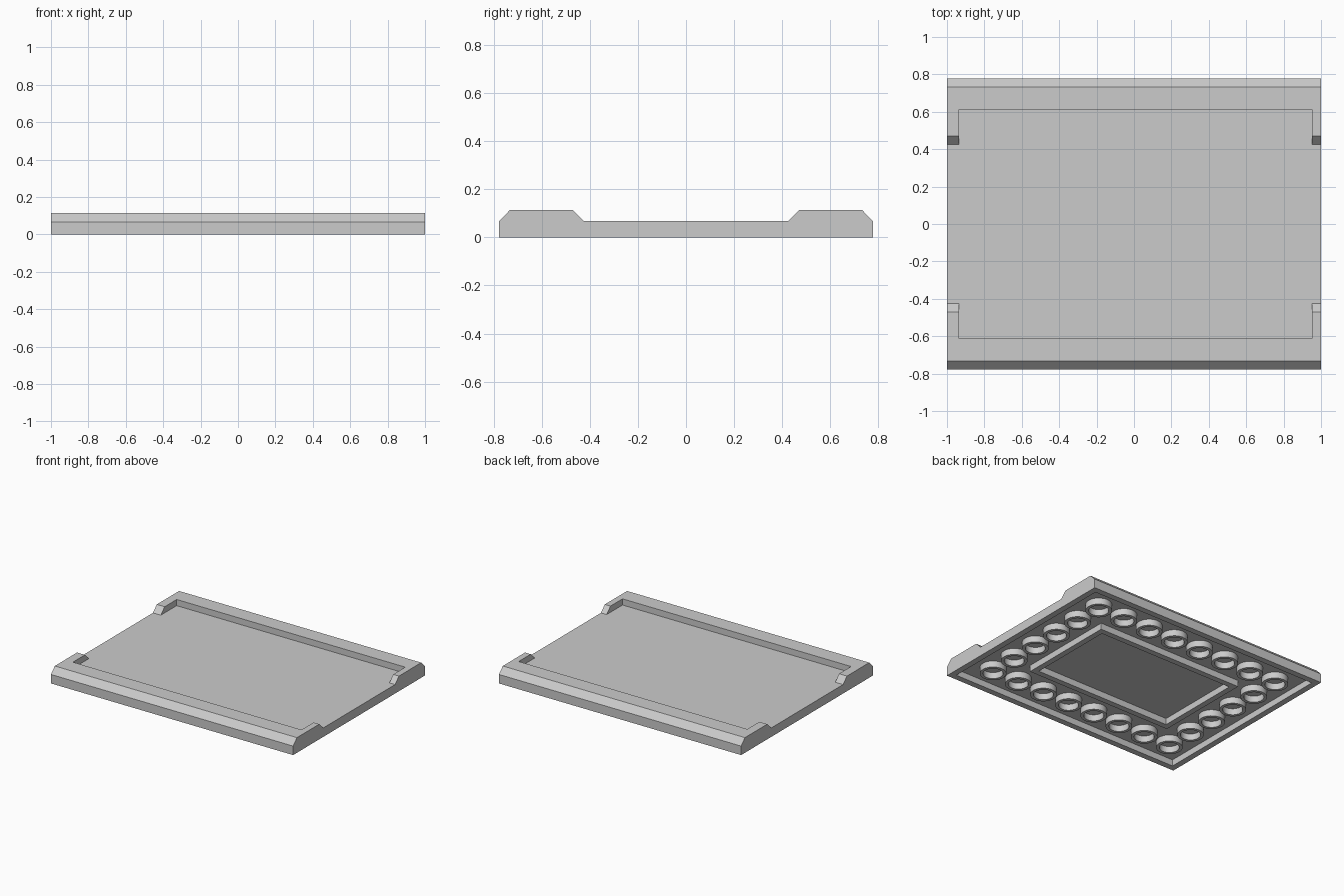
import bpy, bmesh, math

if "Cube" in bpy.data.objects:
    bpy.data.objects.remove(bpy.data.objects["Cube"])

grey = bpy.data.materials.new("light grey")
grey.diffuse_color = (0.6, 0.6, 0.6, 1)
grey.use_nodes = True
grey.node_tree.nodes["Principled BSDF"].inputs["Base Color"].default_value = grey.diffuse_color

W, D = 1.0, 0.778          # half width and half depth
DECK, TOP = 0.067, 0.113   # deck height and lip height
FLOOR = 0.047              # underside recess depth


def finish(name, bm):
    bmesh.ops.recalc_face_normals(bm, faces=bm.faces)
    mesh = bpy.data.meshes.new(name)
    bm.to_mesh(mesh)
    bm.free()
    mesh.materials.append(grey)
    obj = bpy.data.objects.new(name, mesh)
    bpy.context.collection.objects.link(obj)
    return obj


def prism(name, profile, x0, x1):
    """Extrude a (y, z) profile along x."""
    bm = bmesh.new()
    face = bm.faces.new([bm.verts.new((x0, y, z)) for y, z in profile])
    ext = bmesh.ops.extrude_face_region(bm, geom=[face])
    moved = [v for v in ext["geom"] if isinstance(v, bmesh.types.BMVert)]
    bmesh.ops.translate(bm, verts=moved, vec=(x1 - x0, 0, 0))
    return finish(name, bm)


def box(name, x0, x1, hy, z0, z1):
    return prism(name, [(-hy, z0), (hy, z0), (hy, z1), (-hy, z1)], x0, x1)


def add_wall(bm, outer, inner, z0, z1):
    """Closed hollow wall between two matching (x, y) loops."""
    rows = [[bm.verts.new((x, y, z)) for x, y in loop]
            for loop, z in ((outer, z0), (outer, z1), (inner, z1), (inner, z0))]
    n = len(outer)
    for r in range(4):
        a, b = rows[r], rows[(r + 1) % 4]
        for i in range(n):
            j = (i + 1) % n
            bm.faces.new((a[i], a[j], b[j], b[i]))


def circle(cx, cy, r, n=32):
    return [(cx + r * math.cos(math.tau * i / n),
             cy + r * math.sin(math.tau * i / n)) for i in range(n)]


def rect(hx, hy):
    return [(-hx, -hy), (hx, -hy), (hx, hy), (-hx, hy)]


def cut(obj, cutter):
    mod = obj.modifiers.new("cut", "BOOLEAN")
    mod.operation, mod.object, mod.solver = "DIFFERENCE", cutter, "EXACT"
    bpy.context.view_layer.objects.active = obj
    bpy.ops.object.modifier_apply(modifier=mod.name)
    bpy.data.objects.remove(cutter)


# Plate with chamfered lips along front and back, ending in corner tabs
half = [(D, 0), (D, DECK), (0.733, TOP), (0.47, TOP), (0.425, DECK)]
plate = prism("plate", half + [(-y, z) for y, z in reversed(half)], -W, W)
cut(plate, box("pocket_cutter", -0.935, 0.953, 0.612, DECK, 0.2))
cut(plate, box("recess_cutter", -W + 0.045, W - 0.045, D - 0.045, -0.1, FLOOR))

# Rectangular stiffening frame under the plate
bm = bmesh.new()
add_wall(bm, rect(0.605, 0.375), rect(0.562, 0.332), 0, FLOOR + 0.005)
finish("underside_frame", bm)

# Sockets around the perimeter of the underside
PITCH = 0.2225
bm = bmesh.new()
for i in range(8):
    for j in range(6):
        if i in (0, 7) or j in (0, 5):
            cx, cy = (i - 3.5) * PITCH, (j - 2.5) * PITCH
            add_wall(bm, circle(cx, cy, 0.09), circle(cx, cy, 0.068), 0, FLOOR + 0.005)
sockets = finish("underside_sockets", bm)
bpy.context.view_layer.objects.active = sockets
sockets.select_set(True)
bpy.ops.object.shade_smooth_by_angle(angle=math.radians(30))
